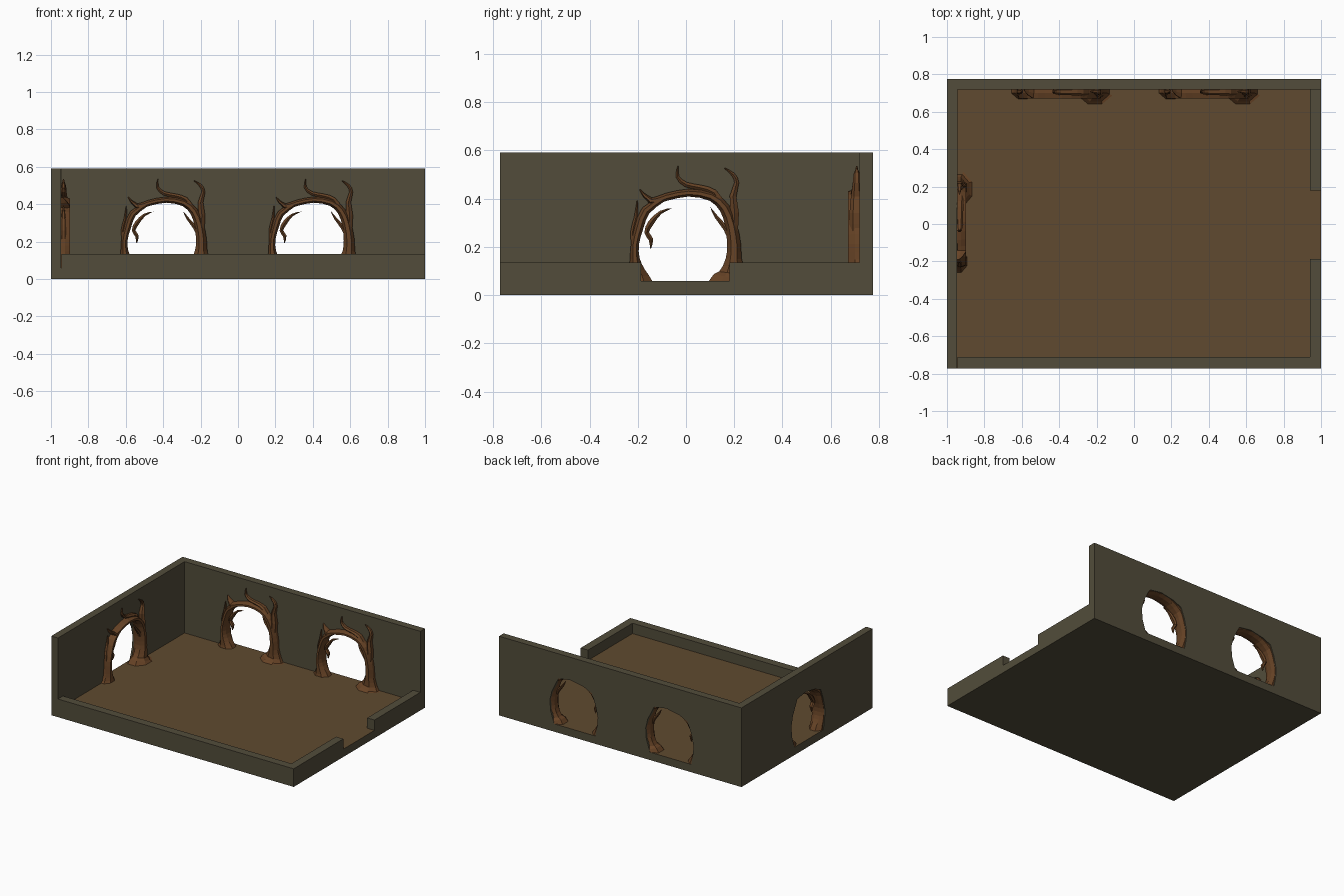
import bpy, bmesh, math
from mathutils import Vector, Matrix

if "Cube" in bpy.data.objects:
    bpy.data.objects.remove(bpy.data.objects["Cube"])

FLOOR, LOW, TOP, T = 0.058, 0.135, 0.59, 0.055


def material(name, col):
    m = bpy.data.materials.new(name)
    m.diffuse_color = (*col, 1)
    m.use_nodes = True
    m.node_tree.nodes["Principled BSDF"].inputs["Base Color"].default_value = m.diffuse_color
    return m


STONE = material("stone", (0.085, 0.073, 0.043))
EARTH = material("earth", (0.115, 0.068, 0.029))
BARK = material("bark", (0.135, 0.056, 0.019))


def finish(bm, name, mats, matrix=Matrix()):
    bmesh.ops.recalc_face_normals(bm, faces=bm.faces)
    me = bpy.data.meshes.new(name)
    bm.to_mesh(me)
    bm.free()
    for m in mats:
        me.materials.append(m)
    ob = bpy.data.objects.new(name, me)
    ob.matrix_world = matrix
    bpy.context.collection.objects.link(ob)
    return ob


def box(name, x0, x1, y0, y1, z0, z1, mats):
    bm = bmesh.new()
    bmesh.ops.create_cube(bm, size=1)
    for v in bm.verts:
        v.co = Vector(((x0 + x1) / 2 + v.co.x * (x1 - x0),
                       (y0 + y1) / 2 + v.co.y * (y1 - y0),
                       (z0 + z1) / 2 + v.co.z * (z1 - z0)))
    bm.normal_update()
    if len(mats) > 1:
        for f in bm.faces:
            f.material_index = 1 if f.normal.z > 0.5 else 0
    return finish(bm, name, mats)


# Doorway outline in wall coordinates (u along wall, z up)
HOLE = [(-.19, FLOOR), (-.205, .13), (-.21, .2), (-.19, .29), (-.16, .37), (-.09, .40),
        (.015, .42), (.115, .405), (.168, .30), (.185, .23), (.18, .15), (.15, FLOOR)]


def arched_wall(name, u0, u1, centres, matrix):
    pts = [(u0, TOP), (u0, FLOOR)]
    for c in centres:
        pts += [(c + u, z) for u, z in HOLE]
    pts += [(u1, FLOOR), (u1, TOP)]
    bm = bmesh.new()
    face = bm.faces.new([bm.verts.new((u, 0, z)) for u, z in pts])
    ext = bmesh.ops.extrude_face_region(bm, geom=[face], use_keep_orig=True)
    for v in ext["geom"]:
        if isinstance(v, bmesh.types.BMVert):
            v.co.y = T
    caps = [f for f in bm.faces if len(f.verts) > 4]
    bmesh.ops.recalc_face_normals(bm, faces=bm.faces)
    bmesh.ops.triangulate(bm, faces=caps)
    finish(bm, name, [STONE], matrix)


def spline(keys, steps):
    keys = [Vector(k) for k in keys]
    out = []
    for i in range(len(keys) - 1):
        a, b = keys[max(i - 1, 0)], keys[i]
        c, d = keys[i + 1], keys[min(i + 2, len(keys) - 1)]
        for s in range(steps):
            t = s / steps
            out.append(0.5 * (2 * b + (c - a) * t + (2 * a - 5 * b + 4 * c - d) * t * t
                              + (3 * b - a - 3 * c + d) * t ** 3))
    return out + [keys[-1]]


def limb(bm, keys, sides, depth, out):
    """Tapered limb; keys are (u, z, half width), depth(w, z) is half depth, out the offset from the wall."""
    path = spline(keys, 2)
    rings = []
    for i, p in enumerate(path):
        q, r = path[max(i - 1, 0)], path[min(i + 1, len(path) - 1)]
        t = Vector((r[0] - q[0], r[1] - q[1])).normalized()
        n = Vector((t.y, -t.x)) if i else Vector((1, 0))
        w = max(p[2], .002)
        ring = []
        for k in range(sides):
            a = 2 * math.pi * (k + .5) / sides
            u = p[0] + n.x * w * math.cos(a)
            z = p[1] + n.y * w * math.cos(a)
            y = -out - depth(w, z) * math.sin(a)
            ring.append(bm.verts.new((u, min(y, T - .001), max(z, FLOOR))))
        rings.append(ring)
    for a, b in zip(rings, rings[1:]):
        for k in range(sides):
            j = (k + 1) % sides
            bm.faces.new((a[k], a[j], b[j], b[k]))
    bm.faces.new(rings[0])
    bm.faces.new(rings[-1])


def trunk_depth(w, z):
    return min(.085, max(.052 if w > .012 else w * 4, w * .85))


def twig_depth(w, z):
    return w * 1.5


TRUNKS = [
    # right trunk sweeping over as the lintel
    [(.187, .058, .10), (.194, .09, .062), (.198, .15, .036), (.199, .21, .031),
     (.187, .29, .027), (.16, .36, .024), (.105, .408, .02), (.01, .424, .017),
     (-.08, .407, .017), (-.145, .39, .015), (-.192, .438, .002)],
    # left trunk
    [(-.20, .058, .065), (-.205, .10, .038), (-.212, .15, .022), (-.212, .21, .018),
     (-.195, .28, .02), (-.167, .35, .02), (-.10, .397, .014)],
]
TWIGS = [
    # tall right branch
    [(.195, .26, .022), (.202, .34, .02), (.195, .41, .016), (.21, .465, .011),
     (.195, .50, .009), (.16, .526, .002)],
    # top branch curling left
    [(.15, .37, .02), (.115, .425, .016), (.06, .445, .013), (.0, .458, .012),
     (-.035, .49, .008), (-.033, .535, .002)],
    # hanging twig on the left
    [(-.058, .36, .002), (-.105, .343, .008), (-.145, .30, .014), (-.163, .26, .011),
     (-.145, .23, .011), (-.147, .192, .002)],
    # inner right sprig
    [(.102, .362, .002), (.125, .325, .008), (.165, .275, .012), (.19, .22, .012)],
    # outer left spike
    [(-.212, .18, .014), (-.222, .26, .01), (-.208, .32, .009), (-.202, .392, .002)],
]


def tree_arch(name, matrix):
    bm = bmesh.new()
    for keys in TRUNKS:
        limb(bm, keys, 8, trunk_depth, 0)
    for keys in TWIGS:
        limb(bm, keys, 6, twig_depth, .012)
    finish(bm, name, [BARK], matrix)


# Base slab with earth floor
box("floor", -1, 1, -.772, .775, 0, FLOOR, [STONE, EARTH])

# Low front wall and right wall with doorway gap
box("front_low_wall", -.945, 1, -.772, -.712, FLOOR, LOW, [STONE])
box("right_low_wall_front", .94, 1, -.712, -.187, FLOOR, LOW, [STONE])
box("right_low_wall_back", .94, 1, .18, .72, FLOOR, LOW, [STONE])

# Tall walls with arches
back = Matrix.Translation((0, .72, 0))
left = Matrix.Translation((-.945, 0, 0)) @ Matrix.Rotation(math.pi / 2, 4, 'Z')
arched_wall("back_wall", -1, 1, (-.395, .395), back)
arched_wall("left_wall", -.772, .72, (0,), left)

# Twisted tree arches
for i, u in enumerate((-.395, .395)):
    tree_arch(f"tree_arch_back_{i + 1}", back @ Matrix.Translation((u, 0, 0)))
tree_arch("tree_arch_left", left)
